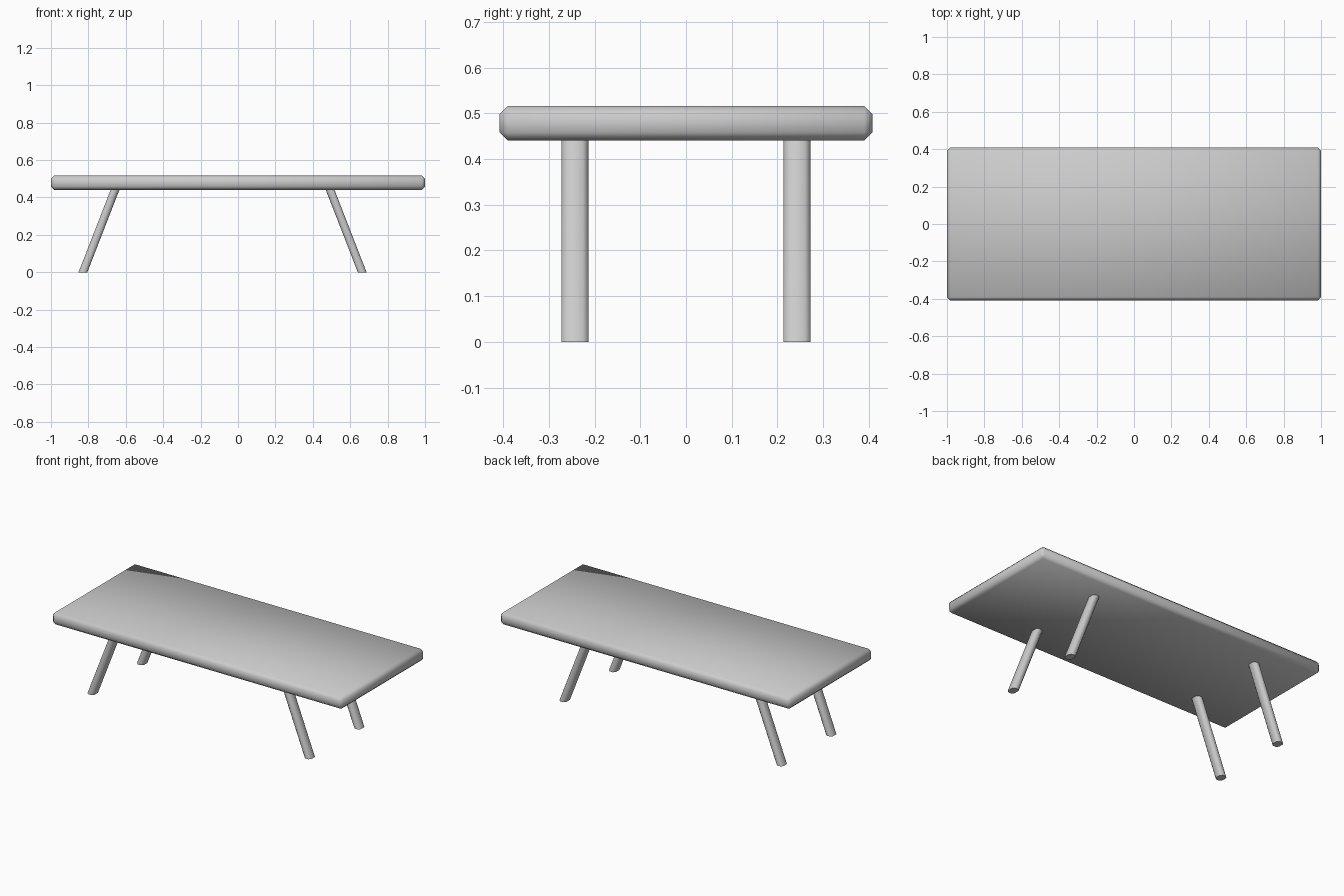
import bpy, bmesh, math

if "Cube" in bpy.data.objects:
    bpy.data.objects.remove(bpy.data.objects["Cube"])


def add_object(name, bm, angle):
    bmesh.ops.recalc_face_normals(bm, faces=bm.faces)
    mesh = bpy.data.meshes.new(name)
    bm.to_mesh(mesh)
    bm.free()
    obj = bpy.data.objects.new(name, mesh)
    bpy.context.collection.objects.link(obj)
    bpy.ops.object.select_all(action='DESELECT')
    obj.select_set(True)
    bpy.context.view_layer.objects.active = obj
    bpy.ops.object.shade_smooth_by_angle(angle=math.radians(angle))
    return obj


# Table top: slab with chamfered edges
bm = bmesh.new()
bmesh.ops.create_cube(bm, size=1)
for v in bm.verts:
    v.co = (v.co.x * 2.0, v.co.y * 0.816, v.co.z * 0.075 + 0.4785)
bmesh.ops.bevel(bm, geom=bm.edges[:], offset=0.0175, offset_type='OFFSET',
                segments=1, affect='EDGES', profile=0.5)
add_object("table_top", bm, 60)


# Slanted leg: chamfered rectangular section, cut level at the floor
def leg(name, foot_x, top_x, y):
    hx, hy, c = 0.0235, 0.03, 0.0125
    section = [(hx, hy - c), (hx - c, hy), (c - hx, hy), (-hx, hy - c),
               (-hx, c - hy), (c - hx, -hy), (hx - c, -hy), (hx, c - hy)]
    bm = bmesh.new()
    foot = [bm.verts.new((foot_x + px, y + py, 0)) for px, py in section]
    head = [bm.verts.new((top_x + px, y + py, 0.442)) for px, py in section]
    bm.faces.new(foot)
    bm.faces.new(head)
    for i in range(8):
        j = (i + 1) % 8
        bm.faces.new((foot[i], foot[j], head[j], head[i]))
    add_object(name, bm, 60)


for side, y in (("front", -0.243), ("back", 0.243)):
    leg(f"{side}_left_leg", -0.829, -0.657, y)
    leg(f"{side}_right_leg", 0.664, 0.492, y)
